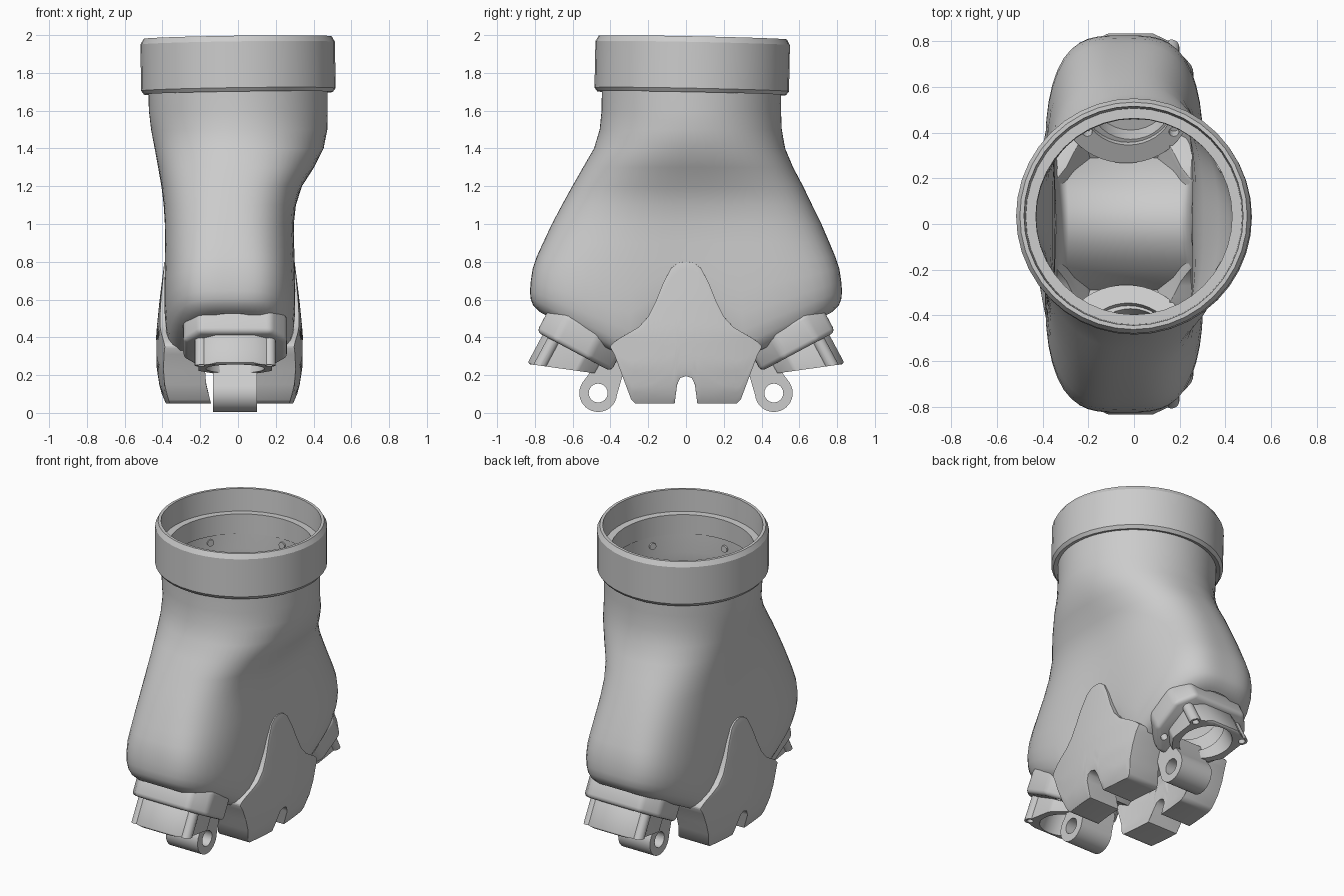
import bpy, bmesh
from math import sin, cos, pi, exp
from mathutils import Matrix, Vector

if "Cube" in bpy.data.objects:
    bpy.data.objects.remove(bpy.data.objects["Cube"])


def make(name, verts, faces, fix=True):
    bm = bmesh.new()
    vs = [bm.verts.new(v) for v in verts]
    for f in faces:
        bm.faces.new([vs[i] for i in f])
    if fix:
        bmesh.ops.recalc_face_normals(bm, faces=bm.faces)
    me = bpy.data.meshes.new(name)
    bm.to_mesh(me)
    bm.free()
    ob = bpy.data.objects.new(name, me)
    bpy.context.collection.objects.link(ob)
    return ob


def activate(ob):
    bpy.ops.object.select_all(action='DESELECT')
    ob.select_set(True)
    bpy.context.view_layer.objects.active = ob


def modify(ob, kind, **props):
    m = ob.modifiers.new(kind.title(), kind)
    for k, v in props.items():
        setattr(m, k, v)
    activate(ob)
    bpy.ops.object.modifier_apply(modifier=m.name)


def boolean(ob, other, op='DIFFERENCE'):
    modify(ob, 'BOOLEAN', object=other, operation=op, solver='EXACT')
    bpy.data.objects.remove(other)


def bevel(ob, w, seg=2, angle=0.6):
    modify(ob, 'BEVEL', width=w, segments=seg, limit_method='ANGLE', angle_limit=angle)


def smooth(ob, angle=0.6):
    activate(ob)
    bpy.ops.object.shade_smooth_by_angle(angle=angle)


def prism(name, pts, w0, w1, M):
    n = len(pts)
    v = [M @ Vector((a, b, w)) for w in (w0, w1) for a, b in pts]
    f = [range(n), range(n, 2 * n)]
    f += [(i, (i + 1) % n, n + (i + 1) % n, n + i) for i in range(n)]
    return make(name, v, f)


def circle(a, b, r, n=32):
    return [(a + r * cos(2 * pi * i / n), b + r * sin(2 * pi * i / n)) for i in range(n)]


def interp(tab, t):
    for a, b in zip(tab, tab[1:]):
        if t <= b[0]:
            k = max(0, (t - a[0]) / (b[0] - a[0]))
            return [p + (q - p) * k for p, q in zip(a[1:], b[1:])]
    return list(tab[-1][1:])


# Body shell: lofted rings (z, x min, x max, y min, y max), forked floor
upper = [(1.74, -.475, .475, -.445, .505), (1.6, -.472, .475, -.447, .503),
         (1.5, -.46, .473, -.457, .507), (1.4, -.445, .457, -.487, .525),
         (1.3, -.43, .41, -.545, .567), (1.2, -.415, .348, -.602, .62),
         (1.1, -.405, .318, -.657, .668), (1.0, -.4, .308, -.71, .717),
         (.9, -.4, .31, -.757, .76)]
lower = [(.2, .356, .79), (.4, .358, .812), (.6, .357, .822), (.75, .35, .826),
         (.87, .335, .823), (.95, .312, .81), (1, .275, .775)]
N = 72


def ring(x0, x1, y0, y1, n, pinch):
    out = []
    for i in range(N):
        c, s = cos(2 * pi * i / N), -sin(2 * pi * i / N)
        r = (abs(c) ** n + abs(s) ** n) ** (-1 / n)
        y = (y0 + y1) / 2 + (y1 - y0) / 2 * r * c
        p = 1 - pinch * exp(-(y / .3) ** 2)
        out.append(((x0 + x1) / 2 + (x1 - x0) / 2 * r * s * p, y))
    return out


def floor_z(y):
    return max(.12 + .535 * abs(y), .5 - 3 * y * y)


verts = []
for z, *e in upper:
    k = min(1, max(0, (1.5 - z) / .6))
    verts += [(x, y, z) for x, y in ring(*e, 2 + k, .05 * k)]
for t, hx, hy in lower:
    for x, y in ring(-.043 - hx, -.043 + hx, -hy, hy, 3 + .5 * min(1, t / .5), .05 + .03 * t):
        verts.append((x, y, .9 + (floor_z(y) - .9) * t))
R = len(upper) + len(lower)
faces = [(r * N + i, r * N + N + i, r * N + N + (i + 1) % N, r * N + (i + 1) % N)
         for r in range(R - 1) for i in range(N)]
b = (R - 1) * N
for i in range(N // 2):
    q = [b + i, b + (N - i) % N, b + N - i - 1, b + i + 1]
    faces.append(list(dict.fromkeys(q)))
body = make("body_shell", verts, faces, fix=False)
modify(body, 'SOLIDIFY', thickness=.038, offset=-1)

# Neck band: lathed profile, slightly tilted
prof = [(.43, -.13), (.50, -.15), (.515, -.13), (.515, .115), (.498, .145),
        (.48, .145), (.474, .0), (.43, 0)]
S, P = 40, len(prof)
verts = [(r * cos(2 * pi * i / S), r * sin(2 * pi * i / S), z)
         for i in range(S) for r, z in prof]
faces = [(i * P + j, i * P + (j + 1) % P, (i + 1) % S * P + (j + 1) % P, (i + 1) % S * P + j)
         for i in range(S) for j in range(P)]
band = make("neck_band", verts, faces)
band.location = (0, .033, 1.842)
band.rotation_euler = (-.02, -.014, 0)
smooth(band, .3)

# Pins on the inside of the neck
for k in range(6):
    a = k * pi / 3 + pi / 6
    d = Vector((cos(a), sin(a), 0))
    M = Matrix.Translation(d * .425 + Vector((0, .03, 1.66))) @ d.to_track_quat('Z', 'Y').to_matrix().to_4x4()
    prism("neck_pin", circle(0, 0, .022, 12), 0, .03, M)

YZ = Matrix(((0, 0, 1, 0), (1, 0, 0, 0), (0, 1, 0, 0), (0, 0, 0, 1)))
for s in (-1, 1):
    # Leg frame: u along x, v up the slope, w out of the leg
    M = Matrix(((1, 0, 0, -.015), (0, s * .882, s * .471, s * .58),
                (0, .471, -.882, .43), (0, 0, 0, 1)))
    boolean(body, prism("cut", circle(-.015, -.02, .225, 40), -.2, .2, M))

    # Inner washer disc, leg collar flange and half socket
    disc = prism("leg_inner_disc", circle(-.02, -.025, .285, 48), -.085, -.03, M)
    boolean(disc, prism("cut", circle(-.01, -.02, .2, 40), -.3, .4, M))
    half = [(.19, .185), (.275, .08), (.275, -.12), (.16, -.26)]
    flange = prism("leg_collar_flange", half + [(-a, c) for a, c in half[::-1]], -.06, .1, M)
    bevel(flange, .025, 3)
    boolean(flange, prism("cut", circle(0, -.03, .175), -.3, .4, M))
    half = [(.1, .15), (.195, .1), (.195, -.1), (.12, -.19)]
    socket = prism("leg_socket", half + [(-a, c) for a, c in half[::-1]], .08, .268, M)
    bevel(socket, .012)
    for a, c in ((.18, .085), (-.18, .085)):
        boolean(socket, prism("cut", circle(a, c, .034, 20), .07, .266, M), 'UNION')
        boolean(socket, prism("cut", circle(a, c, .02, 16), .2, .4, M))
    for ob in (flange, disc):
        for a in (.19, -.19):
            boolean(ob, prism("cut", circle(a, -.155, .022, 16), -.3, .3, M))
    boolean(socket, prism("cut", circle(0, -.03, .155), -.1, .5, M))
    below = [(s * .2, .17), (s * 1.2, .31), (s * 1.2, -1), (s * .2, -1)]
    boolean(socket, prism("cut", below, -1, 1, YZ))
    for ob in (disc, flange, socket):
        smooth(ob)

    # Hinge lug with its pin hole
    arc = [(.465 + .1 * cos(a), .105 + .1 * sin(a))
           for a in [pi + .1 + i * (pi + .5) / 20 for i in range(21)]]
    out = arc + [(.515, .205), (.46, .33), (.36, .29), (.335, .2)]
    lug = prism("hinge_lug", [(s * a, c) for a, c in out], -.132, .1, YZ)
    boolean(lug, prism("cut", circle(s * .465, .105, .05, 24), -1, 1, YZ))
    smooth(lug)
smooth(body, .7)

# Side guards: curved five-point plates, thick at the feet
top = [(0, .8), (.04, .795), (.08, .765), (.12, .69), (.16, .59), (.2, .51), (.25, .455),
       (.3, .425), (.37, .385), (.4, .355)]
bot = [(0, .195), (.03, .185), (.047, .15), (.06, .05), (.27, .05), (.29, .07),
       (.38, .31), (.4, .345)]
bulge = [(.05, .338), (.12, .368), (.25, .387), (.42, .388), (.6, .37), (.8, .345)]
depth = [(.3, .22), (.45, .12), (.55, .05)]
pos = [0, .015, .03, .047, .06, .08, .1, .12, .14, .16, .18, .2, .225, .25, .27, .29, .32, .35, .38, .4]
cols = [-y for y in pos[:0:-1]] + pos
J, C = 14, len(cols)
for side in (-1, 1):
    outer, inner = [], []
    for y in cols:
        z0, z1 = interp(bot, abs(y))[0], interp(top, abs(y))[0]
        for j in range(J + 1):
            z = z0 + (z1 - z0) * j / J
            h = interp(bulge, z)[0] - .28 * y * y
            outer.append((-.045 + side * h, y, z))
            inner.append((-.045 + side * (h - interp(depth, z)[0]), y, z))
    K, L = J + 1, len(outer)
    quads = [(i * K + j, i * K + K + j, i * K + K + j + 1, i * K + j + 1)
             for i in range(C - 1) for j in range(J)]
    loop = ([i * K for i in range(C)] + [(C - 1) * K + j for j in range(1, K)]
            + [i * K + J for i in range(C - 2, -1, -1)] + list(range(J - 1, 0, -1)))
    faces = quads + [[L + i for i in q] for q in quads]
    faces += [(a, c, L + c, L + a) for a, c in zip(loop, loop[1:] + loop[:1])]
    guard = make("side_guard", outer + inner, faces)
    modify(guard, 'BEVEL', width=.022, segments=3, limit_method='ANGLE', angle_limit=.9)
    smooth(guard, .8)
